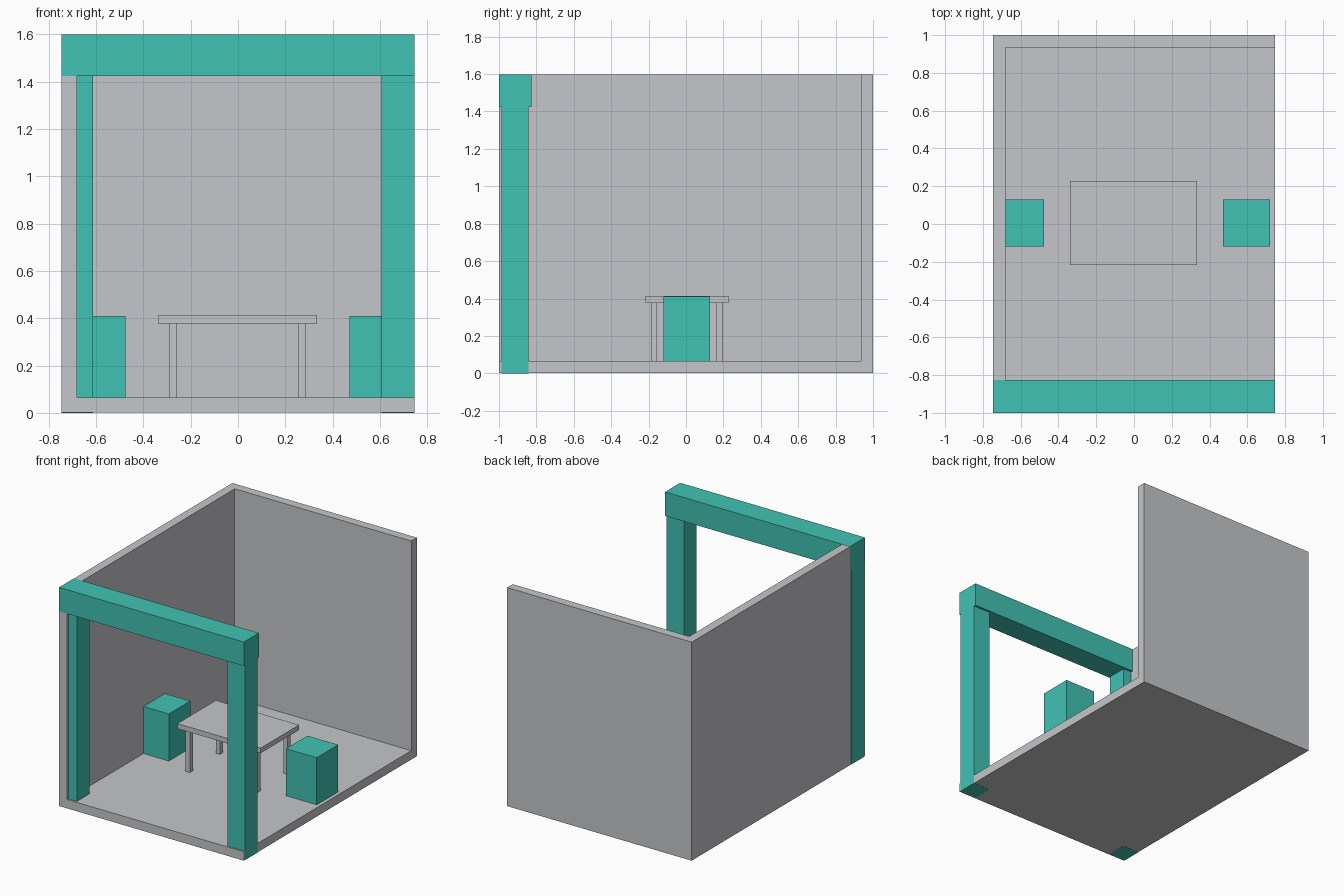
import bpy
import bmesh
from mathutils import Vector

if "Cube" in bpy.data.objects:
    bpy.data.objects.remove(bpy.data.objects["Cube"], do_unlink=True)


def material(name, rgb):
    mat = bpy.data.materials.new(name)
    mat.use_nodes = True
    mat.diffuse_color = (*rgb, 1)
    mat.node_tree.nodes["Principled BSDF"].inputs["Base Color"].default_value = (*rgb, 1)
    return mat


GREY = material("light grey", (0.56, 0.565, 0.585))
TEAL = material("teal", (0.053, 0.54, 0.455))


def box(name, mat, low, high, open_sides=()):
    """Box between two corners; faces pointing along open_sides are left out."""
    low, high = Vector(low), Vector(high)
    bm = bmesh.new()
    bmesh.ops.create_cube(bm, size=1)
    bm.normal_update()
    gone = [f for f in bm.faces if any(f.normal.dot(Vector(s)) > 0.9 for s in open_sides)]
    bmesh.ops.delete(bm, geom=gone, context="FACES")
    bmesh.ops.scale(bm, vec=high - low, verts=bm.verts)
    bmesh.ops.translate(bm, vec=(low + high) / 2, verts=bm.verts)
    mesh = bpy.data.meshes.new(name)
    bm.to_mesh(mesh)
    bm.free()
    mesh.materials.append(mat)
    obj = bpy.data.objects.new(name, mesh)
    bpy.context.collection.objects.link(obj)
    return obj


HALF_X, TOP, WALL = 0.746, 1.599, 0.065
GAP = 0.001  # keeps the frame just proud of the shell

# Floor, side wall and back wall as one thick corner shell
shell = box("room_shell", GREY, (-HALF_X, -1 + GAP, GAP), (HALF_X, 1, TOP - GAP),
            open_sides=[(1, 0, 0), (0, -1, 0), (0, 0, 1)])
solid = shell.modifiers.new("thickness", "SOLIDIFY")
solid.thickness = WALL
solid.offset = -1
solid.use_even_offset = True

# Entrance frame: two posts and a header
EDGE = HALF_X + GAP
box("right_post", TEAL, (-EDGE, -0.987, 0), (-0.612, -0.842, 1.44))
box("left_post", TEAL, (0.607, -0.987, 0), (EDGE, -0.842, 1.44))
box("header_beam", TEAL, (-EDGE, -1, 1.424), (EDGE, -0.826, TOP))

# Block stools on both sides of the table
for side, x in (("right", -0.6), ("left", 0.596)):
    box(side + "_stool", TEAL, (x - 0.124, -0.119, WALL), (x + 0.124, 0.129, 0.41))

# Table
box("table_top", GREY, (-0.338, -0.217, 0.377), (0.334, 0.228, 0.414))
for side, x in (("right", -0.275), ("left", 0.271)):
    for end, y in (("front", -0.171), ("back", 0.178)):
        box(f"table_leg_{end}_{side}", GREY,
            (x - 0.017, y - 0.017, WALL), (x + 0.017, y + 0.017, 0.38))
